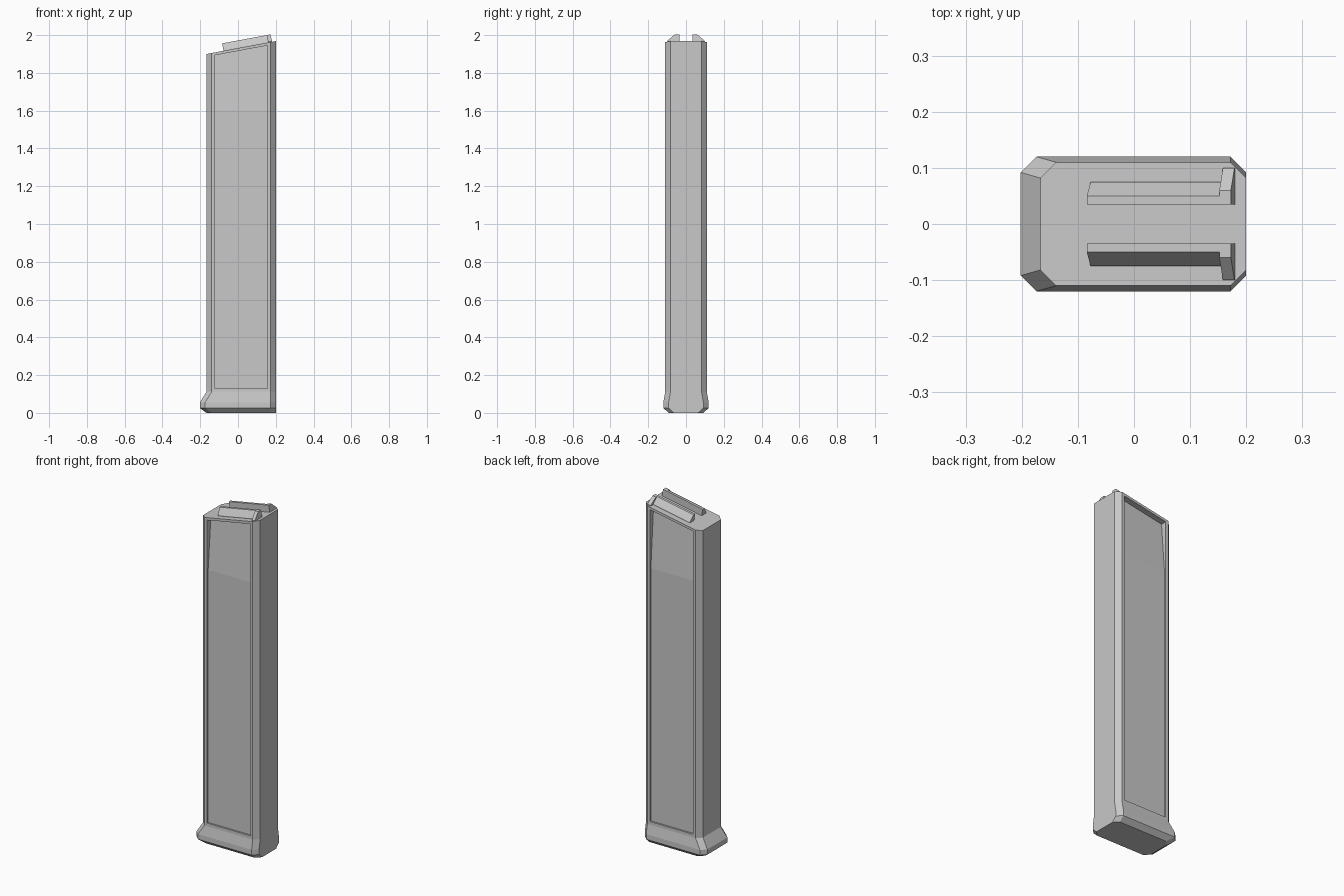
import bpy, bmesh, math
from mathutils import Matrix

if "Cube" in bpy.data.objects:
    bpy.data.objects.remove(bpy.data.objects["Cube"], do_unlink=True)

GREY = (0.58, 0.58, 0.58, 1)
metal = bpy.data.materials.new("plain grey metal")
metal.use_nodes = True
metal.diffuse_color = GREY
metal.node_tree.nodes["Principled BSDF"].inputs["Base Color"].default_value = GREY

SLOPE = 0.186


def top_z(x):
    return 1.9 + (x + 0.167) * SLOPE


def loft(name, rings):
    """Join equal rings of points into a closed solid."""
    bm = bmesh.new()
    loops = [[bm.verts.new(p) for p in ring] for ring in rings]
    n = len(loops[0])
    for a, b in zip(loops, loops[1:]):
        for i in range(n):
            j = (i + 1) % n
            bm.faces.new((a[i], a[j], b[j], b[i]))
    bm.faces.new(loops[0][::-1])
    bm.faces.new(loops[-1])
    bmesh.ops.recalc_face_normals(bm, faces=bm.faces)
    mesh = bpy.data.meshes.new(name)
    bm.to_mesh(mesh)
    bm.free()
    mesh.materials.append(metal)
    obj = bpy.data.objects.new(name, mesh)
    bpy.context.collection.objects.link(obj)
    return obj


def outline(left, half, z=None):
    """Rectangle with four cut corners; no z means the sloping top."""
    right, cut = 0.2, 0.028
    side = [(left, half - cut), (left + cut, half),
            (right - cut, half), (right, half - cut)]
    pts = side + [(x, -y) for x, y in reversed(side)]
    return [(x, y, top_z(x) if z is None else z) for x, y in pts]


# Body with its flared foot
body = loft("magazine_body", [
    outline(-0.167, 0.092, 0), outline(-0.202, 0.12, 0.026),
    outline(-0.202, 0.12, 0.056), outline(-0.167, 0.11, 0.112),
    outline(-0.167, 0.11)])

# Recessed side panels, deeper towards the top
for s in (-1, 1):
    rings = []
    for x in (-0.122, 0.156):
        z = top_z(x) - 0.015
        rings.append([(x, s * y, h) for y, h in
                      ((0.2, 0.13), (0.1, 0.13), (0.1, 1.6), (0.076, z), (0.2, z))])
    cutter = loft("panel_cutter", rings)
    cutter.hide_render = True
    mod = body.modifiers.new("panel", "BOOLEAN")
    mod.operation = "DIFFERENCE"
    mod.solver = "EXACT"
    mod.object = cutter
    bpy.context.view_layer.objects.active = body
    bpy.ops.object.modifier_apply(modifier=mod.name)
    bpy.data.objects.remove(cutter, do_unlink=True)

# Feed lips and end tabs, set square to the sloping top
tilt = Matrix.Translation((0, 0, top_z(0))) @ Matrix.Rotation(-math.atan(SLOPE), 4, "Y")


def lip(name, x0, x1, s, crest, foot):
    profile = ((0.035, -0.01), (0.035, 0.04), (crest, 0.04), (foot, 0.004), (foot, -0.01))
    obj = loft(name, [[(x, s * y, z) for y, z in profile] for x in (x0, x1)])
    obj.data.transform(tilt)


for s, side in ((-1, "front"), (1, "back")):
    lip(side + "_feed_lip", -0.078, 0.165, s, 0.05, 0.075)
    lip(side + "_lip_tab", 0.162, 0.183, s, 0.06, 0.1)
